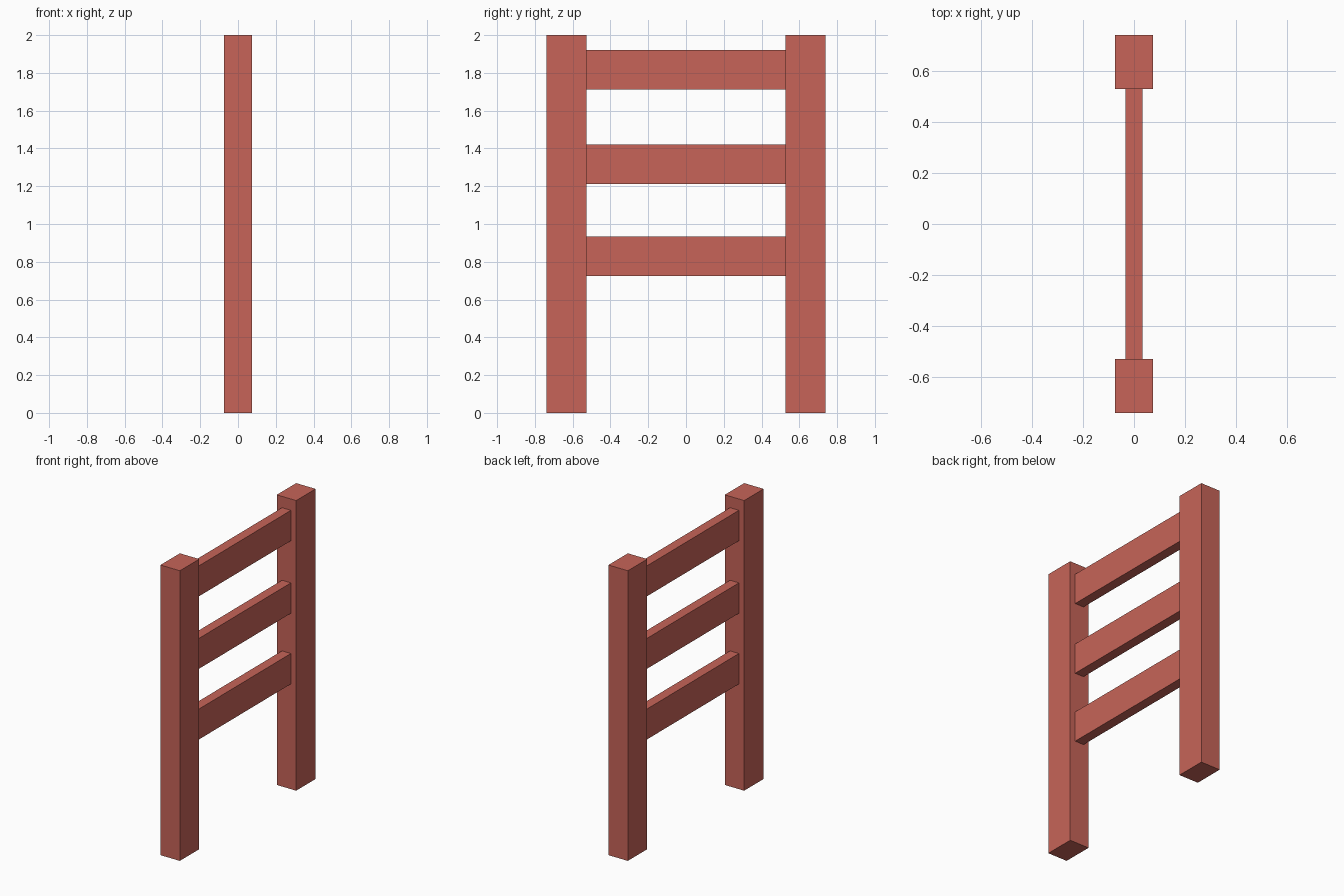
import bpy

if "Cube" in bpy.data.objects:
    bpy.data.objects.remove(bpy.data.objects["Cube"])

# Single painted-wood colour
red = bpy.data.materials.new("brick_red")
red.diffuse_color = (0.57, 0.127, 0.098, 1.0)
red.use_nodes = True
red.node_tree.nodes["Principled BSDF"].inputs["Base Color"].default_value = red.diffuse_color


def box(name, lo, hi):
    """Add a box spanning the corners lo and hi."""
    centre = [(a + b) / 2 for a, b in zip(lo, hi)]
    bpy.ops.mesh.primitive_cube_add(size=1, location=centre)
    ob = bpy.context.object
    ob.name = name
    ob.scale = [b - a for a, b in zip(lo, hi)]
    bpy.ops.object.transform_apply(location=False, rotation=False, scale=True)
    ob.data.materials.append(red)
    return ob


POST_X, INNER_Y, OUTER_Y = 0.074, 0.528, 0.739
RAIL_X, RAIL_H = 0.034, 0.21

# Two upright posts
box("front_post", (-POST_X, -OUTER_Y, 0), (POST_X, -INNER_Y, 2))
box("back_post", (-POST_X, INNER_Y, 0), (POST_X, OUTER_Y, 2))

# Three thin rails between the posts
for name, z in (("lower", 0.725), ("middle", 1.212), ("upper", 1.712)):
    box(name + "_rail", (-RAIL_X, -INNER_Y, z), (RAIL_X, INNER_Y, z + RAIL_H))
